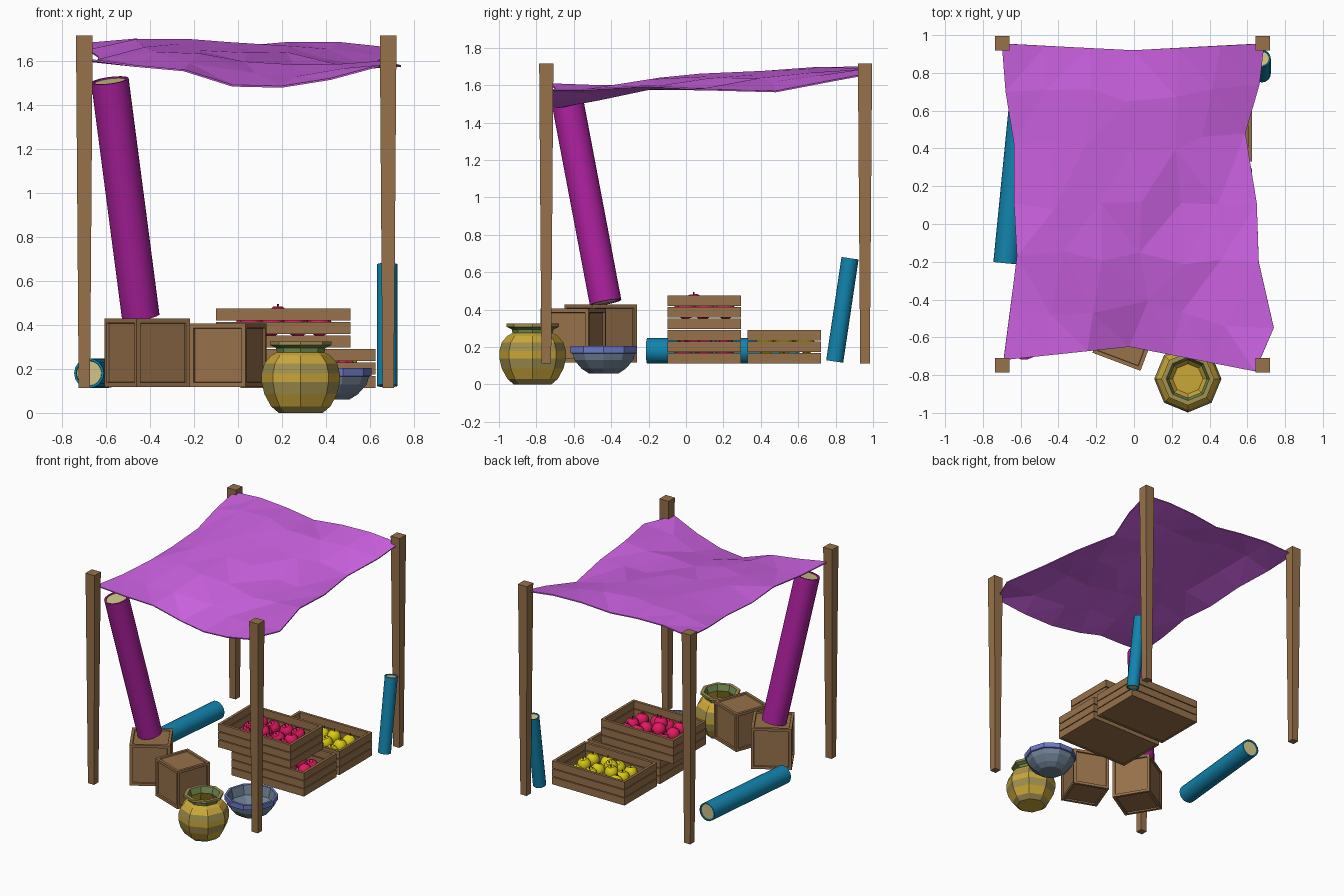
import bpy, bmesh, random
from math import cos, sin, pi, radians
from mathutils import Vector, Matrix

if "Cube" in bpy.data.objects:
    bpy.data.objects.remove(bpy.data.objects["Cube"])

random.seed(4)

def mat(name, r, g, b):
    m = bpy.data.materials.new(name)
    m.diffuse_color = (r, g, b, 1)
    m.use_nodes = True
    m.node_tree.nodes["Principled BSDF"].inputs["Base Color"].default_value = m.diffuse_color
    return m

WOOD = mat("wood", 0.31, 0.165, 0.07)
CLOTH = mat("canopy_cloth", 0.62, 0.125, 0.78)
MAGENTA = mat("magenta_cloth", 0.4, 0.014, 0.33)
BLUE = mat("blue_cloth", 0.006, 0.23, 0.42)
BEIGE = mat("roll_core", 0.62, 0.55, 0.24)
PINK = mat("red_fruit", 0.75, 0.01, 0.12)
YELLOW = mat("yellow_fruit", 0.7, 0.6, 0.006)
STEM = mat("stem", 0.06, 0.03, 0.012)
GOLD = mat("pot_gold", 0.6, 0.39, 0.04)
OLIVE = mat("pot_olive", 0.36, 0.28, 0.08)
GREEN = mat("pot_green", 0.16, 0.26, 0.08)
SLATE = mat("bowl_slate", 0.16, 0.22, 0.3)
RIM = mat("bowl_rim", 0.15, 0.19, 0.58)

def finish(name, bm, mats, smooth=False):
    me = bpy.data.meshes.new(name)
    bmesh.ops.recalc_face_normals(bm, faces=bm.faces)
    bm.to_mesh(me)
    bm.free()
    for m in mats:
        me.materials.append(m)
    ob = bpy.data.objects.new(name, me)
    bpy.context.collection.objects.link(ob)
    if smooth:
        bpy.ops.object.select_all(action='DESELECT')
        ob.select_set(True)
        bpy.context.view_layer.objects.active = ob
        bpy.ops.object.shade_smooth_by_angle(angle=radians(40))
    return ob

def add_box(bm, lo, hi):
    lo, hi = Vector(lo), Vector(hi)
    m = Matrix.Translation((lo + hi) / 2) @ Matrix.Diagonal((*(hi - lo), 1))
    return bmesh.ops.create_cube(bm, size=1, matrix=m)['verts']

# Four posts tapering towards the ground
for fb, y in (("front", -0.747), ("back", 0.957)):
    for lr, x in (("left", -0.698), ("right", 0.682)):
        bm = bmesh.new()
        for v in add_box(bm, (-0.038, -0.038, 0.113), (0.038, 0.038, 1.715)):
            if v.co.z < 1:
                v.co.x *= 0.68
                v.co.y *= 0.68
        bmesh.ops.translate(bm, verts=bm.verts, vec=(x, y, 0))
        finish(f"{fb}_{lr}_post", bm, [WOOD])

# Canopy: sagging cloth, rows run front to back
# each row: y at left / middle / right, x at left / right, then heights
ROWS = [
    (-0.72, -0.65, -0.78, -0.69, 0.64, 1.61, 1.58, 1.56, 1.49, 1.485, 1.52, 1.58),
    (-0.45, -0.43, -0.55, -0.655, 0.74, 1.60, 1.58, 1.59, 1.54, 1.53, 1.57, 1.58),
    (-0.17, -0.17, -0.2, -0.62, 0.66, 1.61, 1.635, 1.635, 1.59, 1.58, 1.59, 1.60),
    (0.11, 0.11, 0.11, -0.635, 0.65, 1.60, 1.655, 1.65, 1.63, 1.59, 1.59, 1.58),
    (0.42, 0.39, 0.48, -0.635, 0.59, 1.62, 1.685, 1.68, 1.66, 1.64, 1.62, 1.57),
    (0.70, 0.67, 0.74, -0.68, 0.665, 1.65, 1.70, 1.705, 1.68, 1.67, 1.66, 1.62),
    (0.955, 0.92, 0.955, -0.70, 0.69, 1.68, 1.70, 1.69, 1.665, 1.685, 1.685, 1.66)]
bm = bmesh.new()
grid = []
for j, (yl, ym, yr, xl, xr, *zs) in enumerate(ROWS):
    row = []
    for i, z in enumerate(zs):
        t = i / 6
        y = yl + (ym - yl) * min(1, 2 * t) if t < 0.5 else ym + (yr - ym) * (2 * t - 1)
        x = xl + (xr - xl) * t
        if 0 < i < 6 and 0 < j < 6:
            x += random.uniform(-0.04, 0.04)
            y += random.uniform(-0.04, 0.04)
            z += random.uniform(-0.008, 0.008)
        row.append(bm.verts.new((x, y, z)))
    grid.append(row)
for a, b in zip(grid, grid[1:]):
    for i in range(6):
        bm.faces.new((a[i], a[i + 1], b[i + 1], b[i]))
bmesh.ops.triangulate(bm, faces=bm.faces)
canopy = finish("canopy", bm, [CLOTH])
canopy.modifiers.new("thickness", 'SOLIDIFY').thickness = 0.008

# Cloth rolls: cylinder between two points with recessed core ends
def roll(name, p, q, r, colour):
    p, q = Vector(p), Vector(q)
    bm = bmesh.new()
    bmesh.ops.create_cone(bm, cap_ends=True, segments=16, radius1=r, radius2=r, depth=(q - p).length)
    caps = [f for f in bm.faces if len(f.verts) > 4]
    bmesh.ops.inset_individual(bm, faces=caps, thickness=r * 0.14, depth=0)
    bmesh.ops.inset_individual(bm, faces=caps, thickness=0.002, depth=-0.006)
    for f in caps:
        f.material_index = 1
    rot = (q - p).to_track_quat('Z', 'Y').to_matrix().to_4x4()
    bmesh.ops.transform(bm, verts=bm.verts, matrix=Matrix.Translation((p + q) / 2) @ rot)
    finish(name, bm, [colour, BEIGE], smooth=True)

roll("tall_magenta_roll", (-0.442, -0.43, 0.438), (-0.582, -0.633, 1.51), 0.087, MAGENTA)
roll("lying_blue_roll", (-0.677, -0.208, 0.18), (-0.597, 0.6, 0.18), 0.068, BLUE)
roll("leaning_blue_roll", (0.678, 0.795, 0.123), (0.678, 0.877, 0.675), 0.046, BLUE)

# Closed wooden boxes with framed, recessed panels
def box(name, x, y, size, h, angle):
    bm = bmesh.new()
    add_box(bm, (-size / 2, -size / 2, 0), (size / 2, size / 2, h))
    faces = list(bm.faces)
    bmesh.ops.inset_individual(bm, faces=faces, thickness=0.028, depth=0)
    bmesh.ops.inset_individual(bm, faces=faces, thickness=0.003, depth=-0.01)
    ob = finish(name, bm, [WOOD])
    ob.location = (x, y, 0.118)
    ob.rotation_euler.z = radians(angle)

box("rear_wooden_box", -0.4125, -0.455, 0.283, 0.31, 31)
box("front_wooden_box", -0.045, -0.602, 0.272, 0.287, -20.6)

# Slatted fruit crates
def crate(name, x0, x1, y0, y1, z, h=0.178, t=0.02):
    bm = bmesh.new()
    gap = 0.006
    s = (h - 2 * gap) / 3
    for k in range(3):
        a = z + k * (s + gap)
        b = a + s
        for ya in (y0, y1 - t):
            add_box(bm, (x0, ya, a), (x1, ya + t, b))
        for xa in (x0, x1 - t):
            add_box(bm, (xa, y0 + t, a), (xa + t, y1 - t, b))
    add_box(bm, (x0 + t, y0 + t, z + 0.002), (x1 - t, y1 - t, z + 0.02))
    finish(name, bm, [WOOD])

# Fruit: faceted balls with a dimple and a stem
def fruit(name, x0, x1, y0, y1, z, colour):
    bm = bmesh.new()
    r = 0.05
    spots = [(i, j, 0.0) for i in range(4) for j in range(3)] + [(1.3, 0.5, 0.03)]
    for i, j, dz in spots:
        p = Vector((x0 + (x1 - x0) * i / 3, y0 + (y1 - y0) * j / 2, z + dz))
        p += Vector([random.uniform(-0.01, 0.01) for _ in range(3)])
        rot = Matrix.Rotation(random.uniform(-0.6, 0.6), 4, 'X') @ Matrix.Rotation(random.uniform(0, pi), 4, 'Z')
        m = Matrix.Translation(p) @ rot
        vs = bmesh.ops.create_uvsphere(bm, u_segments=10, v_segments=7, radius=r)['verts']
        for v in vs:
            if abs(v.co.z) > r * 0.98:
                v.co.z *= 0.8
        bmesh.ops.transform(bm, verts=vs, matrix=m)
        st = bmesh.ops.create_cone(bm, cap_ends=True, segments=4, radius1=0.003, radius2=0.004,
                                   depth=0.02, matrix=m @ Matrix.Translation((0, 0, r * 0.95)))['verts']
        for f in {f for v in st for f in v.link_faces}:
            f.material_index = 1
    finish(name, bm, [colour, STEM], smooth=True)

for label, x0, y0, z, colour in (("lower", 0.012, -0.098, 0.113, PINK),
                                 ("upper", -0.1, -0.098, 0.297, PINK),
                                 ("back", 0.012, 0.33, 0.113, YELLOW)):
    crate(label + "_crate", x0, x0 + 0.612, y0, y0 + 0.393, z)
    top = 0.105 if label != "lower" else 0.085
    fruit(label + "_fruit", x0 + 0.15, x0 + 0.47, y0 + 0.09, y0 + 0.305, z + top, colour)

# Turned vessels: (radius, height) profile, one material index per band
def lathe(name, x, y, profile, bands, mats, sides=8):
    bm = bmesh.new()
    rings = [[bm.verts.new((x + r * cos(2 * pi * k / sides), y + r * sin(2 * pi * k / sides), z))
              for k in range(sides)] for r, z in profile]
    for a, b, m in zip(rings, rings[1:], bands):
        for k in range(sides):
            n = (k + 1) % sides
            bm.faces.new((a[k], a[n], b[n], b[k])).material_index = m
    bm.faces.new(rings[0])
    bm.faces.new(rings[-1]).material_index = bands[-1]
    finish(name, bm, mats)

lathe("pot", 0.285, -0.82,
      [(0.10, 0), (0.135, 0.03), (0.165, 0.085), (0.178, 0.14), (0.178, 0.18), (0.165, 0.225),
       (0.135, 0.26), (0.108, 0.275), (0.112, 0.295), (0.14, 0.308), (0.14, 0.325),
       (0.115, 0.325), (0.1, 0.28), (0.145, 0.2), (0.14, 0.1), (0.08, 0.025)],
      [1, 0, 1, 0, 1, 0, 0, 2, 2, 1, 1, 2, 0, 0, 0], [GOLD, OLIVE, GREEN])
lathe("bowl", 0.42, -0.44,
      [(0.085, 0.06), (0.125, 0.085), (0.165, 0.13), (0.175, 0.165), (0.186, 0.168), (0.186, 0.205),
       (0.168, 0.205), (0.15, 0.135), (0.08, 0.08)],
      [0, 0, 0, 1, 1, 1, 0, 0], [SLATE, RIM], sides=10)
